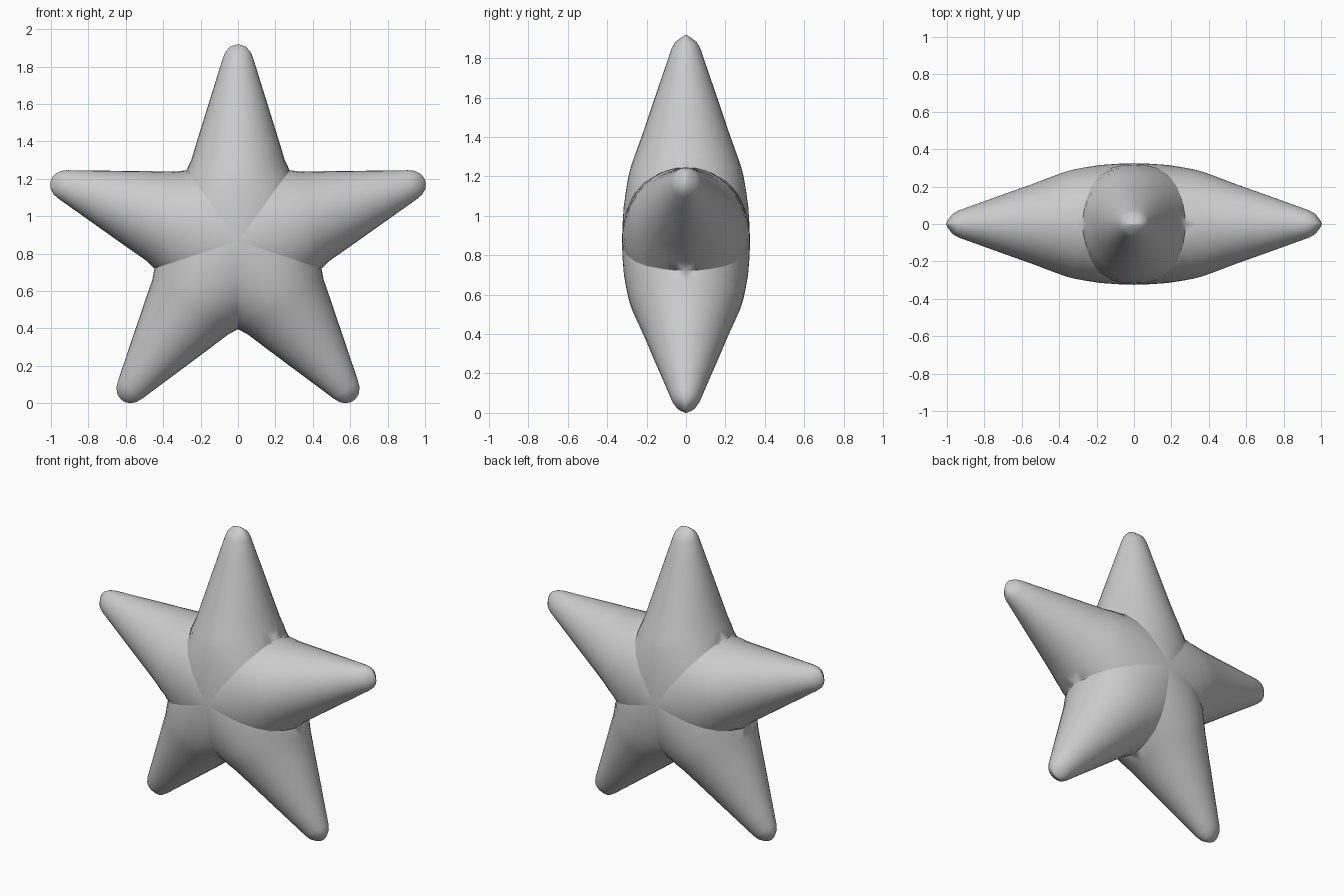
import bpy, bmesh, math

if "Cube" in bpy.data.objects:
    bpy.data.objects.remove(bpy.data.objects["Cube"])

CENTRE_Z = 0.865
SEG = 16                      # points across one half of an arm section
T36 = math.tan(math.radians(36))

# arm stations: distance from centre, half width, half thickness
ARM = [(0.0, 0.45, 0.325), (0.09, 0.42, 0.322), (0.18, 0.385, 0.316), (0.26, 0.345, 0.305),
       (0.32, 0.308, 0.295), (0.36, 0.283, 0.286), (0.38, 0.276, 0.281),
       (0.435, 0.25, 0.262), (0.56, 0.212, 0.217), (0.72, 0.162, 0.163),
       (0.88, 0.112, 0.108), (0.98, 0.081, 0.074), (1.015, 0.066, 0.055),
       (1.04, 0.042, 0.022), (1.05, 0.018, 0.006), (1.052, 0.0, 0.0)]

bm = bmesh.new()


def half_arm(angle, side):
    """Front or back skin of one arm, cut to its 72 degree wedge."""
    ca, sa = math.cos(angle), math.sin(angle)
    rows = []
    for d, w, t in ARM:
        limit = min(w, d * T36)
        row = []
        for i in range(SEG + 1):
            u = limit * math.sin(math.pi * (i / SEG - 0.5))
            k = 1 - (u / w) ** 2 if w else 0
            y = side * t * math.sqrt(k) if k > 1e-4 else 0
            row.append(bm.verts.new((d * ca - u * sa, y, CENTRE_Z + d * sa + u * ca)))
        rows.append(row)
    for a, b in zip(rows, rows[1:]):
        for i in range(SEG):
            bm.faces.new((a[i], a[i + 1], b[i + 1], b[i]))


# five arms, both sides, welded together
for n in range(5):
    for side in (-1, 1):
        half_arm(math.radians(90 + 72 * n), side)
bmesh.ops.remove_doubles(bm, verts=bm.verts, dist=0.0008)
bmesh.ops.dissolve_degenerate(bm, edges=bm.edges, dist=0.0001)
bmesh.ops.recalc_face_normals(bm, faces=bm.faces)

# sit exactly on the floor
low = min(v.co.z for v in bm.verts)
for v in bm.verts:
    v.co.z -= low
for f in bm.faces:
    f.smooth = True

mesh = bpy.data.meshes.new("star")
bm.to_mesh(mesh)
bm.free()
star = bpy.data.objects.new("star", mesh)
bpy.context.collection.objects.link(star)
